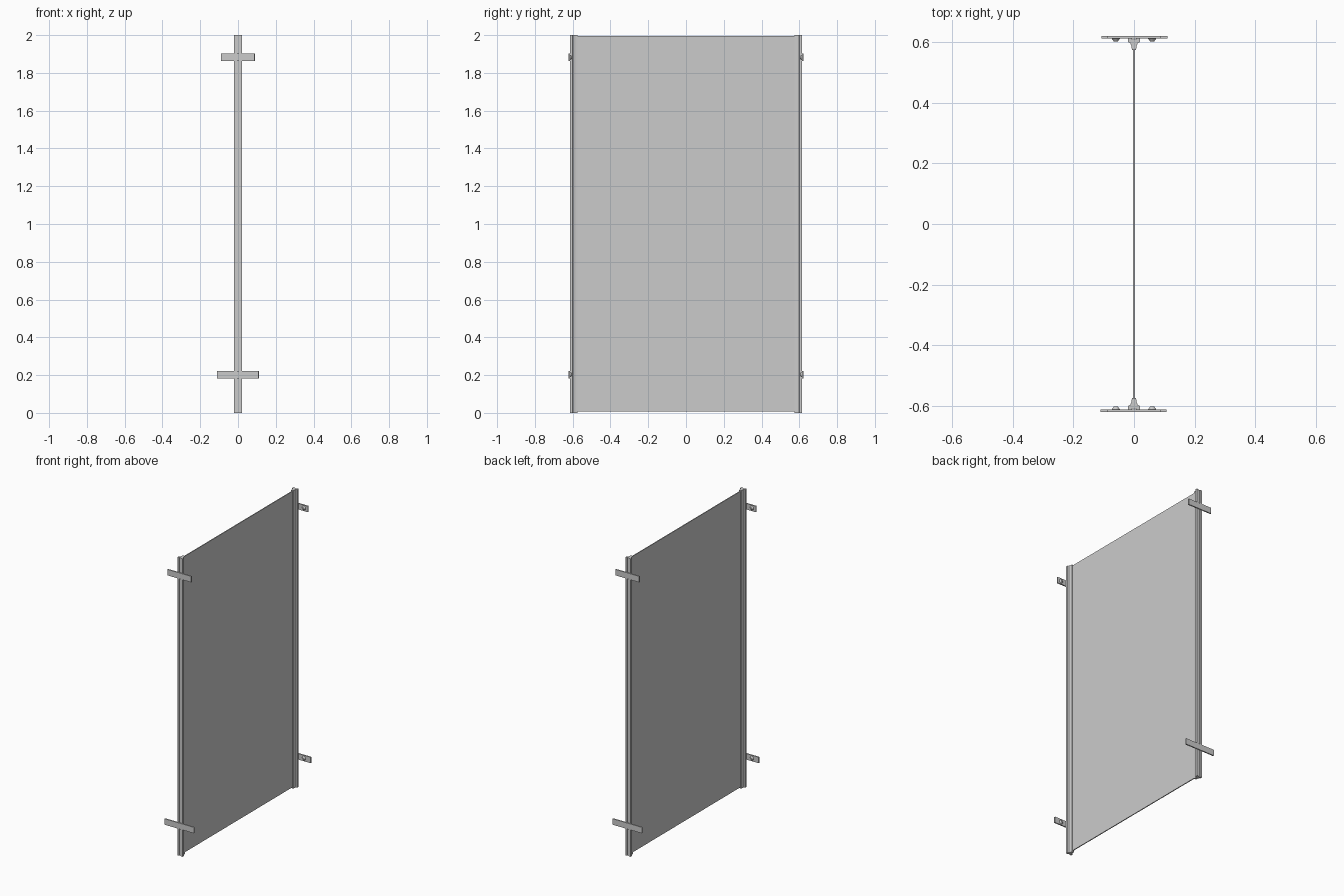
import bpy
import bmesh
from math import pi
from mathutils import Matrix, Vector

cube = bpy.data.objects.get("Cube")
if cube:
    bpy.data.objects.remove(cube, do_unlink=True)

# One plain grey for the whole model
grey = bpy.data.materials.new("plain_grey")
grey.use_nodes = True
colour = (0.6, 0.6, 0.6, 1)
grey.diffuse_color = colour
grey.node_tree.nodes["Principled BSDF"].inputs["Base Color"].default_value = colour


def finish(name, bm, turn):
    """Turn the part about the centre line and add it to the scene."""
    bm.transform(Matrix.Rotation(turn, 4, "Z"))
    bmesh.ops.recalc_face_normals(bm, faces=bm.faces)
    mesh = bpy.data.meshes.new(name)
    bm.to_mesh(mesh)
    bm.free()
    mesh.materials.append(grey)
    obj = bpy.data.objects.new(name, mesh)
    bpy.context.collection.objects.link(obj)
    return obj


def box(name, low, high, turn=0):
    low, high = Vector(low), Vector(high)
    bm = bmesh.new()
    place = Matrix.Translation((low + high) / 2) @ Matrix.Diagonal((*(high - low), 1))
    bmesh.ops.create_cube(bm, size=1, matrix=place)
    return finish(name, bm, turn)


def post(name, turn):
    # Half section, from the outer groove to the inner lip holding the panel
    half = [(0.006, -0.610), (0.006, -0.615), (0.020, -0.615), (0.020, -0.602),
            (0.012, -0.597), (0.008, -0.586), (0.007, -0.574)]
    section = half + [(-x, y) for x, y in reversed(half)]
    bm = bmesh.new()
    face = bm.faces.new([bm.verts.new((x, y, 0)) for x, y in section])
    top = bmesh.ops.extrude_face_region(bm, geom=[face])["geom"]
    bmesh.ops.translate(bm, vec=(0, 0, 2),
                        verts=[v for v in top if isinstance(v, bmesh.types.BMVert)])
    return finish(name, bm, turn)


def screw(name, x, z, turn):
    # Tapered head on the inner side of a bracket
    bm = bmesh.new()
    place = Matrix.Translation((x, -0.609, z)) @ Matrix.Rotation(-pi / 2, 4, "X")
    bmesh.ops.create_cone(bm, cap_ends=True, segments=16, radius1=0.015,
                          radius2=0.007, depth=0.011, matrix=place)
    return finish(name, bm, turn)


# Thin sheet between the posts
box("panel", (-0.003, -0.6, 0.008), (0.003, 0.6, 1.995))

# Posts and brackets; the back is the front turned half way round
for end, turn in (("front", 0), ("back", pi)):
    post(end + "_post", turn)
    for level, z, reach in (("upper", 1.882, 0.088), ("lower", 0.203, 0.109)):
        label = f"{end}_{level}"
        box(label + "_bracket", (-reach - 0.001, -0.621, z - 0.02),
            (reach - 0.001, -0.613, z + 0.02), turn)
        for side, x in (("right", -0.06), ("left", 0.06)):
            screw(f"{label}_{side}_screw", x, z, turn)
